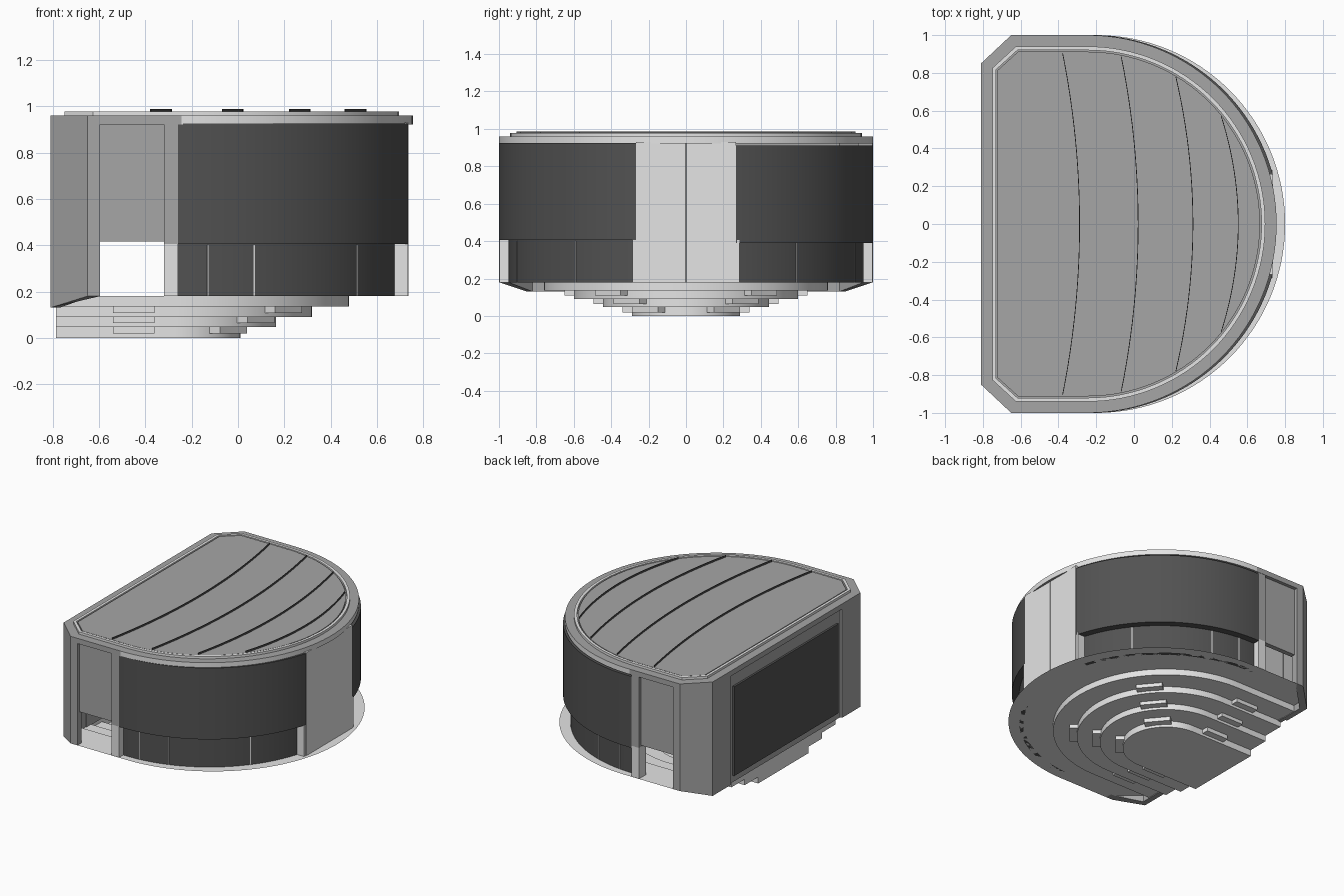
import bpy, bmesh, math

if "Cube" in bpy.data.objects:
    bpy.data.objects.remove(bpy.data.objects["Cube"])


def colour(name, v):
    m = bpy.data.materials.new(name)
    m.diffuse_color = (v, v, v, 1)
    m.use_nodes = True
    m.node_tree.nodes["Principled BSDF"].inputs["Base Color"].default_value = m.diffuse_color
    return m


LIGHT = colour("light plaster", 0.78)
MID = colour("mid grey cladding", 0.38)
DARK = colour("dark glazing", 0.085)


def finish(name, bm, *mats, smooth=True, fix=True):
    if fix:
        bmesh.ops.recalc_face_normals(bm, faces=bm.faces)
    me = bpy.data.meshes.new(name)
    bm.to_mesh(me)
    bm.free()
    ob = bpy.data.objects.new(name, me)
    bpy.context.collection.objects.link(ob)
    for m in mats:
        me.materials.append(m)
    if smooth:
        bpy.context.view_layer.objects.active = ob
        ob.select_set(True)
        bpy.ops.object.shade_smooth_by_angle(angle=math.radians(30))
        ob.select_set(False)
    return ob


def prism(name, pts, z0, z1, mat):
    """Extrude a plan outline; z0 may be a function of x."""
    low = z0 if callable(z0) else (lambda x: z0)
    bm = bmesh.new()
    a = [bm.verts.new((x, y, low(x))) for x, y in pts]
    b = [bm.verts.new((x, y, z1)) for x, y in pts]
    bm.faces.new(a)
    bm.faces.new(b)
    n = len(pts)
    for i in range(n):
        bm.faces.new((a[i], a[(i + 1) % n], b[(i + 1) % n], b[i]))
    return finish(name, bm, mat)


def box(name, x0, x1, y0, y1, z0, z1, mat):
    return prism(name, [(x0, y0), (x1, y0), (x1, y1), (x0, y1)], z0, z1, mat)


def arc(cx, r, a0, a1, n):
    return [(cx + r * math.cos(a0 + (a1 - a0) * i / n),
             r * math.sin(a0 + (a1 - a0) * i / n)) for i in range(n + 1)]


H = math.pi / 2
SEG = 64


def d_outline(cx, d=0.0, flat=-0.81):
    """D-shaped plan with chamfered corners, inset by d."""
    x0, y0, x1, y1 = flat + d, 0.85 - 0.41 * d, -0.65 + 0.41 * d, 1 - d
    return [(x0, -y0), (x1, -y1)] + arc(cx, 1 - d, -H, H, SEG) + [(x1, y1), (x0, y0)]


def loft(name, loops, mats, cap_first, cap_last, rule=None, fix=True):
    bm = bmesh.new()
    rings = [[bm.verts.new((x, y, z)) for x, y in pts] for pts, z in loops]
    n = len(rings[0])
    for a, b in zip(rings, rings[1:]):
        for i in range(n):
            j = (i + 1) % n
            f = bm.faces.new((a[i], a[j], b[j], b[i]))
            if f.calc_area() < 1e-7:
                bm.faces.remove(f)
    if cap_first:
        bm.faces.new(rings[0])
    if cap_last:
        bm.faces.new(rings[-1])
    bmesh.ops.recalc_face_normals(bm, faces=bm.faces)
    if rule:
        for f in bm.faces:
            f.material_index = rule(f)
    return finish(name, bm, *mats, fix=fix)


# Stepped seating bowl: floor ring, then four risers and treads
def tier(r):
    return [(-0.785, -r), (-0.65, -r)] + arc(-0.28, r, -H, H, SEG) + [(-0.65, r), (-0.785, r)]


bowl = [(d_outline(-0.2, 0, -0.785), 0.18)]
levels = [0.18, 0.135, 0.09, 0.047, 0.0]
for k, r in enumerate((0.76, 0.60, 0.445, 0.29)):
    bowl += [(tier(r), levels[k]), (tier(r), levels[k + 1])]
loft("seating_bowl", bowl, [LIGHT], False, True)

# Small aisle steps on the lower tiers
for k, r in enumerate((0.60, 0.445, 0.29)):
    for deg in (-100, -40, 40, 100):
        a = math.radians(deg)
        cx, cy = -0.28 + (r + 0.02) * math.cos(a), (r + 0.02) * math.sin(a)
        if abs(deg) == 100:
            cx, cy, a = -0.45, math.copysign(r + 0.02, deg), math.copysign(H, deg)
        u, v = (math.cos(a), math.sin(a)), (-math.sin(a), math.cos(a))
        pts = [(cx + s * 0.03 * u[0] + t * 0.09 * v[0], cy + s * 0.03 * u[1] + t * 0.09 * v[1])
               for s, t in ((-1, -1), (1, -1), (1, 1), (-1, 1))]
        prism("aisle_step", pts, levels[k + 2] + 0.018, levels[k + 1] + 0.012, LIGHT)

# Roof slab with a light fascia round the curve
loft("roof_slab", [(d_outline(-0.245), 0.922), (d_outline(-0.245), 0.96)], [MID, LIGHT], True, True,
     lambda f: 1 if abs(f.normal.z) < 0.5 and f.calc_center_median().x > -0.27 else 0)
loft("roof_kerb", [(d_outline(-0.245, d), z) for d, z in
                   ((0.06, 0.955), (0.06, 0.977), (0.08, 0.977), (0.08, 0.955))], [LIGHT], False, False)
loft("roof_deck", [(d_outline(-0.245, 0.088), 0.955), (d_outline(-0.245, 0.088), 0.974)],
     [MID], True, True)

# Thin curved standing seams on the roof
for x_end in (-0.38, -0.07, 0.22, 0.46):
    w = math.sqrt(0.91 ** 2 - max(0, x_end + 0.245) ** 2) - 0.005
    line = []
    for i in range(25):
        t = -1 + i / 12
        line.append((x_end + 0.09 * (1 - t * t), t * w))
    prism("roof_seam", line + [(x + 0.004, y) for x, y in reversed(line)], 0.97, 0.987, DARK)


# Curved glazing and side walls, mirrored left and right
def curved_wall(name, r, thick, s, y_end, z0, z1, mat):
    a0, a1 = math.asin(y_end / r), H + 0.03
    pts = arc(-0.23, r, a0, a1, 40) + arc(-0.23, r - thick, a1, a0, 40)
    return prism(name, [(x, s * y) for x, y in pts], z0, z1, mat)


for s in (-1, 1):
    dz = 0 if s < 0 else -0.015
    curved_wall("upper_glazing", 1.0, 0.07, s, 0.265, 0.405 + dz, 0.925 + dz, DARK)
    curved_wall("lower_glazing", 0.95, 0.03, s, 0.285, 0.18, 0.41, DARK)
    # Light joints between the lower panes
    for x in (-0.13, 0.07, 0.514):
        a = math.acos((x + 0.23) / 0.95)
        pts = arc(-0.23, 0.952, a - 0.003, a + 0.003, 1) + arc(-0.23, 0.945, a + 0.003, a - 0.003, 1)
        prism("pane_joint", [(px, s * py) for px, py in pts], 0.18, 0.40, LIGHT)
    # Chamfered corner pier with sloping foot
    pier = [(-0.81, 0.64), (-0.81, 0.85), (-0.65, 1), (-0.595, 1),
            (-0.595, 0.95), (-0.63, 0.95), (-0.77, 0.82), (-0.77, 0.64)]
    prism("corner_pier", [(x, s * y) for x, y in pier],
          lambda x: 0.13 if x < -0.7 else 0.18, 0.94, MID)
    # Wall above the side entrance, and the pier beside it
    ya, yb = sorted((s * 0.94, s * 0.975))
    box("entrance_wall", -0.6, -0.31, ya, yb, 0.415, 0.94, MID)
    ya, yb = sorted((s * 0.92, s * 0.998))
    box("entrance_pier", -0.32, -0.26, ya, yb, 0.405, 0.94, MID)
    box("entrance_pier_base", -0.32, -0.26, ya, yb, 0.18, 0.405, LIGHT)
    # Flat end wall in two leaves
    ya, yb = sorted((s * 0.002, s * 0.266))
    box("end_wall", 0.66, 0.737, ya, yb, 0.18, 0.93, LIGHT)
    ya, yb = sorted((s * 0.266, s * 0.285))
    box("end_jamb", 0.66, 0.732, ya, yb, 0.18, 0.405, LIGHT)

# Flat stage wall with its dark panel
box("stage_wall", -0.795, -0.765, -0.65, 0.65, 0.13, 0.94, MID)
box("stage_panel", -0.81, -0.79, -0.6, 0.6, 0.18, 0.83, DARK)
